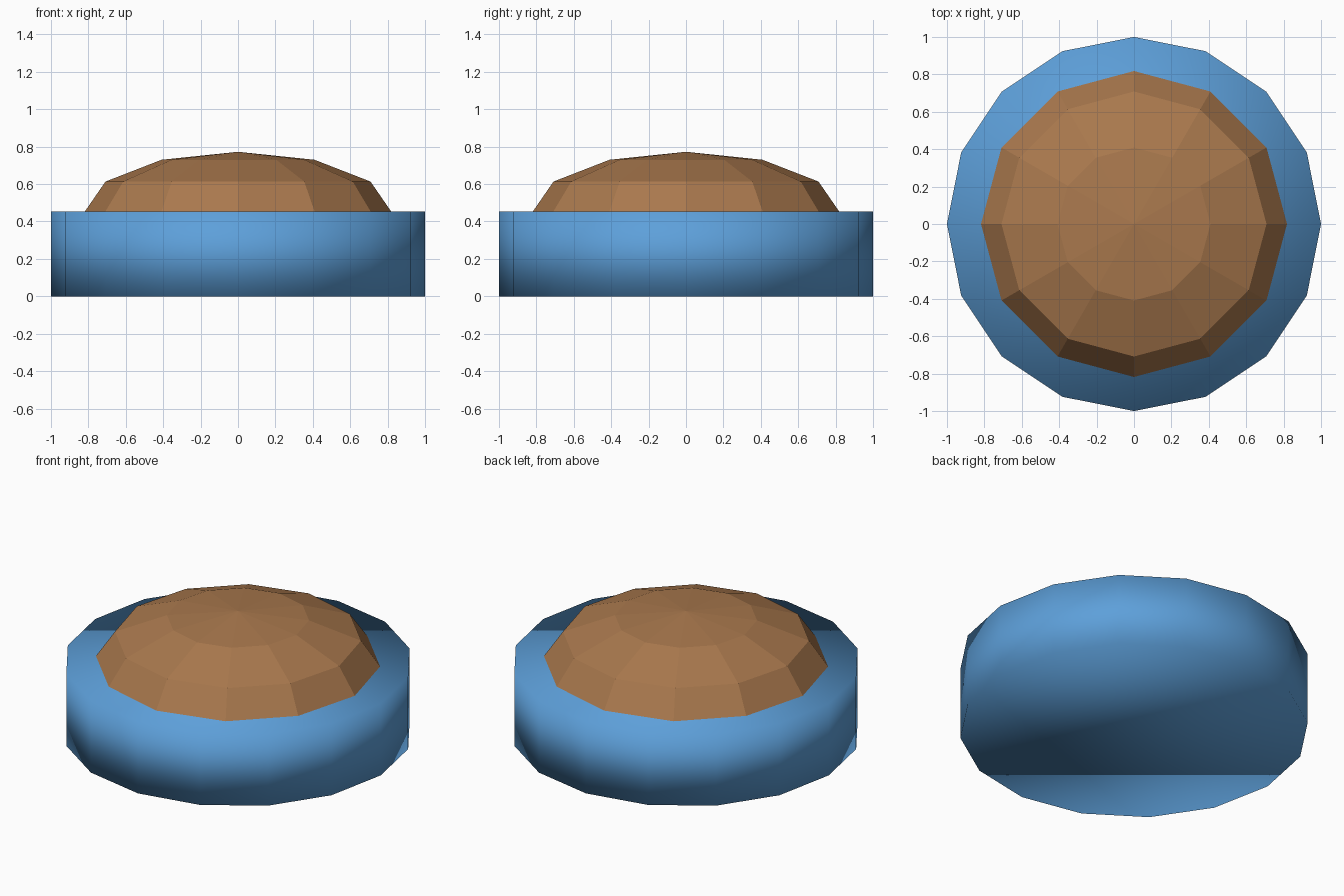
import bpy

if "Cube" in bpy.data.objects:
    bpy.data.objects.remove(bpy.data.objects["Cube"])


def paint(obj, name, rgb):
    mat = bpy.data.materials.new(name)
    mat.diffuse_color = (*rgb, 1.0)
    mat.use_nodes = True
    mat.node_tree.nodes["Principled BSDF"].inputs["Base Color"].default_value = mat.diffuse_color
    obj.data.materials.append(mat)


R = 1.0
BASE_H = 0.4545
DOME_R = 0.818
DOME_H = 0.318

# Round 16-sided base, smooth shaded all over
bpy.ops.mesh.primitive_cylinder_add(vertices=16, radius=R, depth=BASE_H,
                                    location=(0, 0, BASE_H / 2))
base = bpy.context.object
base.name = "round_base"
bpy.ops.object.shade_smooth()
paint(base, "blue", (0.11, 0.35, 0.70))

# Low-poly flattened mound, its equator level with the base top
bpy.ops.mesh.primitive_uv_sphere_add(segments=12, ring_count=6, radius=1.0,
                                     location=(0, 0, BASE_H))
mound = bpy.context.object
mound.name = "mound"
mound.scale = (DOME_R, DOME_R, DOME_H)
bpy.ops.object.transform_apply(location=False, rotation=False, scale=True)
bpy.ops.object.shade_flat()
paint(mound, "brown", (0.40, 0.19, 0.075))
